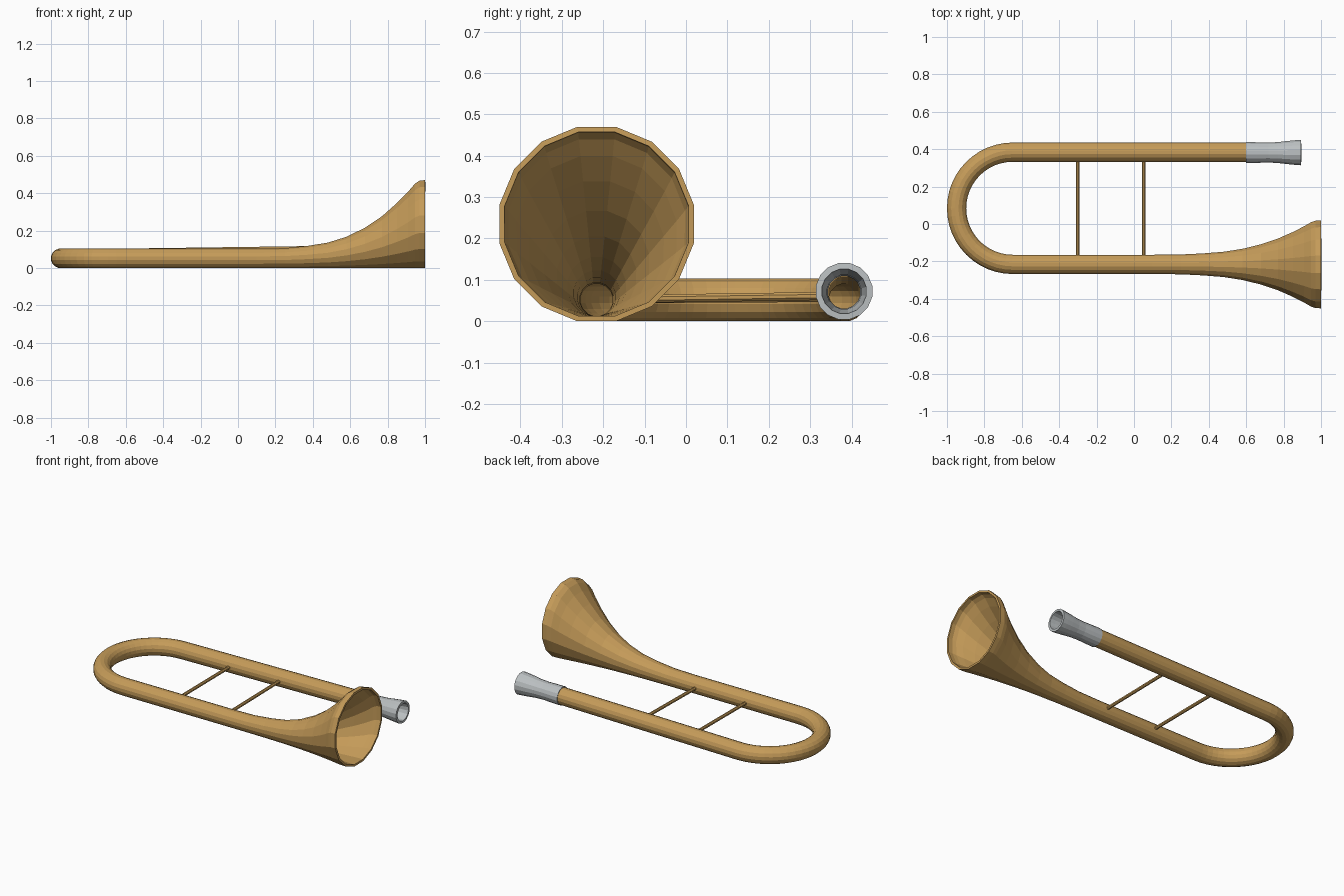
import bpy, bmesh, math
from mathutils import Vector

if "Cube" in bpy.data.objects:
    bpy.data.objects.remove(bpy.data.objects["Cube"])

SIDES = 16
APOTHEM = math.cos(math.pi / SIDES)


def material(name, color):
    m = bpy.data.materials.new(name)
    m.diffuse_color = color
    m.use_nodes = True
    m.node_tree.nodes["Principled BSDF"].inputs["Base Color"].default_value = m.diffuse_color
    return m


brass = material("brass", (0.56, 0.33, 0.10, 1))
grey = material("silver", (0.50, 0.53, 0.54, 1))


def sweep(name, stations, mat, sides=SIDES, wall=0.0):
    """Skin rings along (centre, horizontal tangent, radius) stations."""
    bm = bmesh.new()
    rings = []
    for centre, tangent, r in stations:
        t = Vector(tangent).normalized()
        side = Vector((0, 0, 1)).cross(t)
        ring = []
        for i in range(sides):
            a = (i + 0.5) * math.tau / sides
            ring.append(bm.verts.new(Vector(centre) + side * (r * math.cos(a))
                                     + Vector((0, 0, r * math.sin(a)))))
        rings.append(ring)
    for a, b in zip(rings, rings[1:]):
        for i in range(sides):
            j = (i + 1) % sides
            bm.faces.new((a[i], a[j], b[j], b[i]))
    if not wall:
        bm.faces.new(rings[0])
        bm.faces.new(rings[-1])
    bmesh.ops.recalc_face_normals(bm, faces=bm.faces)
    me = bpy.data.meshes.new(name)
    bm.to_mesh(me)
    bm.free()
    me.materials.append(mat)
    ob = bpy.data.objects.new(name, me)
    bpy.context.collection.objects.link(ob)
    if wall:
        mod = ob.modifiers.new("wall", 'SOLIDIFY')
        mod.thickness = wall
        mod.offset = -1
    return ob


TUBE_R = 0.0525
Y_MID, BEND_R, X_BEND = 0.084, 0.30, -0.6485
Y_BELL, Y_LEG = Y_MID - BEND_R, Y_MID + BEND_R
Z0 = TUBE_R * APOTHEM


def leg_z(x):
    """The mouthpiece leg rises gently from the bend."""
    return Z0 + (x - X_BEND) * 0.0136


# horn tube: mouthpiece leg, U bend, then the flaring bell resting on z = 0
path = [((x, Y_LEG, leg_z(x)), (-1, 0, 0), TUBE_R) for x in (0.62, 0.0)]
BEND = 24
for i in range(BEND + 1):
    a = math.pi / 2 + math.pi * i / BEND
    path.append(((X_BEND + BEND_R * math.cos(a), Y_MID + BEND_R * math.sin(a), Z0),
                 (-math.sin(a), math.cos(a), 0), TUBE_R))
for x, r in ((0.1, 0.0525), (0.25, 0.054), (0.37, 0.060), (0.48, 0.069),
             (0.58, 0.085), (0.68, 0.110), (0.77, 0.141), (0.85, 0.177),
             (0.91, 0.208), (0.945, 0.229), (0.97, 0.238), (1.0, 0.2395)):
    path.append(((x, Y_BELL, r * APOTHEM), (1, 0, 0), r))
sweep("horn_tube_and_bell", path, brass, wall=0.013)

# mouthpiece
profile = ((0.60, 0.057), (0.66, 0.056), (0.72, 0.0545), (0.77, 0.057),
           (0.82, 0.063), (0.86, 0.067), (0.893, 0.0695))
sweep("mouthpiece", [((x, Y_LEG - 0.002, leg_z(x)), (1, 0, 0), r) for x, r in profile],
      grey, wall=0.015)

# cross braces between the two legs
for n, x in enumerate((-0.30, 0.053)):
    ends = ((x, Y_BELL + 0.045, Z0 + 0.002), (x, Y_LEG - 0.045, leg_z(x)))
    sweep(f"brace_{n + 1}", [(p, (0, 1, 0), 0.0105) for p in ends], brass, sides=8)
